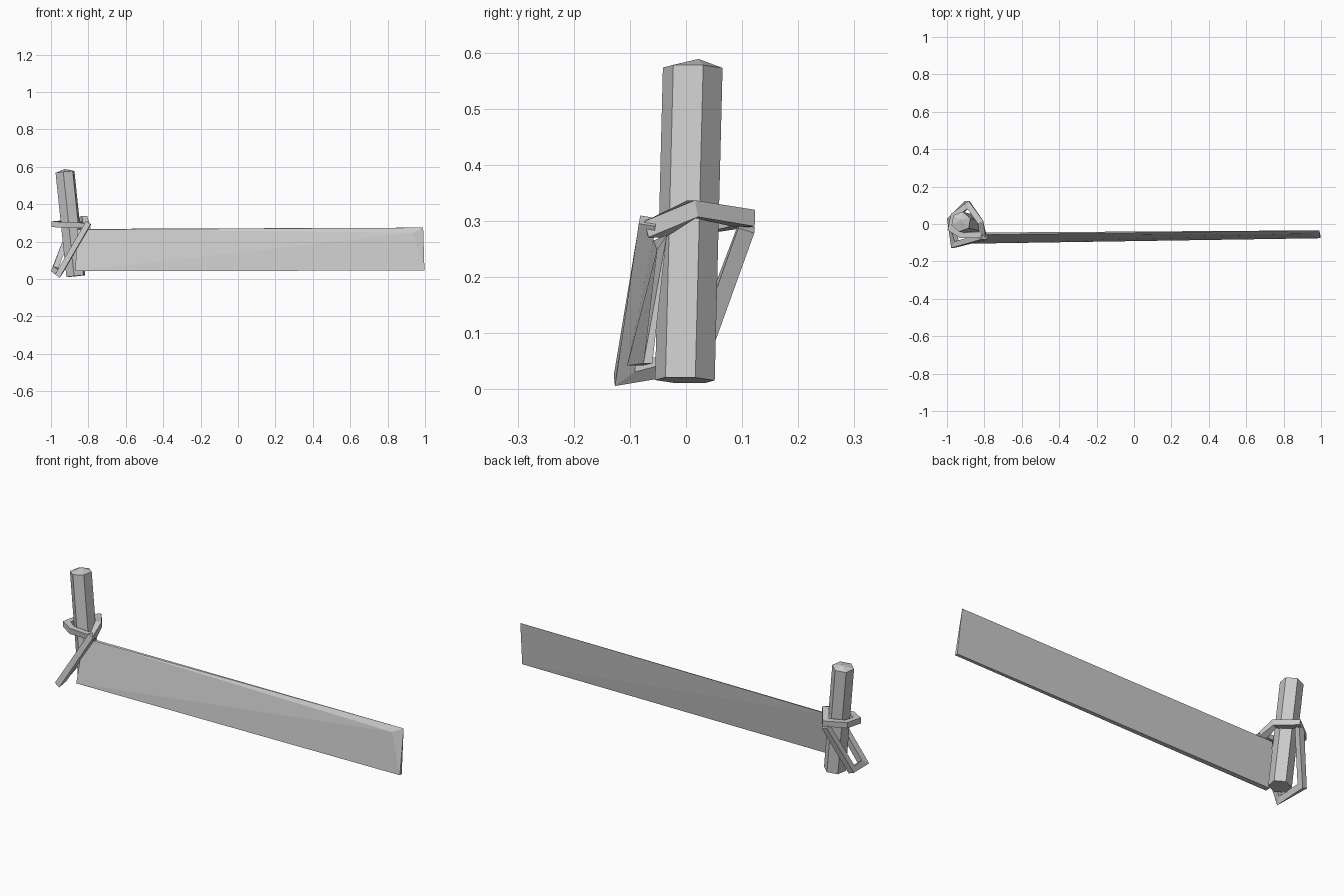
import bpy, bmesh, math
from mathutils import Vector

cube = bpy.data.objects.get("Cube")
if cube:
    bpy.data.objects.remove(cube, do_unlink=True)

grey = bpy.data.materials.new("plain grey")
grey.use_nodes = True
grey.diffuse_color = (0.6, 0.6, 0.6, 1)
grey.node_tree.nodes["Principled BSDF"].inputs["Base Color"].default_value = (0.6, 0.6, 0.6, 1)


def finish(name, bm):
    bmesh.ops.recalc_face_normals(bm, faces=bm.faces)
    mesh = bpy.data.meshes.new(name)
    bm.to_mesh(mesh)
    bm.free()
    mesh.materials.append(grey)
    obj = bpy.data.objects.new(name, mesh)
    bpy.context.collection.objects.link(obj)
    return obj


def bridge(bm, a, b):
    for i in range(len(a)):
        j = (i + 1) % len(a)
        bm.faces.new((a[i], a[j], b[j], b[i]))


def bar(name, path, half, hint, closed=False):
    """Square bar swept along a path with mitred corners."""
    bm = bmesh.new()
    pts = [Vector(p) for p in path]
    n = len(pts)
    rings = []
    for i, p in enumerate(pts):
        before = pts[i - 1] if closed or i else p
        after = pts[(i + 1) % n] if closed or i < n - 1 else p
        d1, d2 = (p - before).normalized(), (after - p).normalized()
        t = (d1 + d2).normalized()
        side = t.cross(Vector(hint)).normalized()
        up = side.cross(t)
        stretch = 1 / max(t.dot(d2 if d2.length else d1), 0.6)
        rings.append([bm.verts.new(p + side * (sx * half * stretch) + up * (sy * half))
                      for sx, sy in ((1, 1), (-1, 1), (-1, -1), (1, -1))])
    for a, b in zip(rings, rings[1:]):
        bridge(bm, a, b)
    if closed:
        bridge(bm, rings[-1], rings[0])
    else:
        bm.faces.new(rings[0])
        bm.faces.new(rings[-1])
    return finish(name, bm)


# Leaning six-sided post with a low pointed cap
bm = bmesh.new()
base, top = Vector((-0.867, -0.002, 0.016)), Vector((-0.925, 0.012, 0.573))
axis = (top - base).normalized()
u = Vector((1, 0, 0)) - axis * axis.x
u.normalize()
v = axis.cross(u)
ends = []
for centre in (base, top):
    angles = [math.radians(20 + 60 * k) for k in range(6)]
    ends.append([bm.verts.new(centre + (u * math.cos(a) + v * math.sin(a)) * 0.054)
                 for a in angles])
bridge(bm, *ends)
bm.faces.new(ends[0])
tip = bm.verts.new(top + axis * 0.016 + v * 0.01)
for i in range(6):
    bm.faces.new((ends[1][i], ends[1][(i + 1) % 6], tip))
finish("post", bm)

# Long tilted board, wedge-shaped toward its far end
bm = bmesh.new()
for corner in ((-0.87, -0.105, 0.042), (-0.87, -0.078, 0.042),
               (-0.86, -0.058, 0.265), (-0.86, -0.046, 0.268),
               (0.997, -0.076, 0.046), (0.997, -0.06, 0.046),
               (0.935, -0.052, 0.248), (0.99, -0.034, 0.275)):
    bm.verts.new(corner)
bmesh.ops.convex_hull(bm, input=bm.verts)
bmesh.ops.dissolve_limit(bm, angle_limit=0.01, verts=bm.verts, edges=bm.edges)
finish("board", bm)

# Collar around the post
bar("collar", [(-0.808, -0.055, 0.285), (-0.822, 0.012, 0.322), (-0.885, 0.102, 0.305),
               (-0.965, 0.045, 0.295), (-0.98, -0.025, 0.293), (-0.925, -0.06, 0.29)],
    0.015, (0, 0, 1), closed=True)

# Slanted loop hanging from the collar
bar("hanging_loop", [(-0.8, -0.068, 0.3), (-0.957, -0.11, 0.028),
                     (-0.98, 0.02, 0.05), (-0.89, 0.108, 0.288)],
    0.015, (-0.87, 0.1, 0.5))
